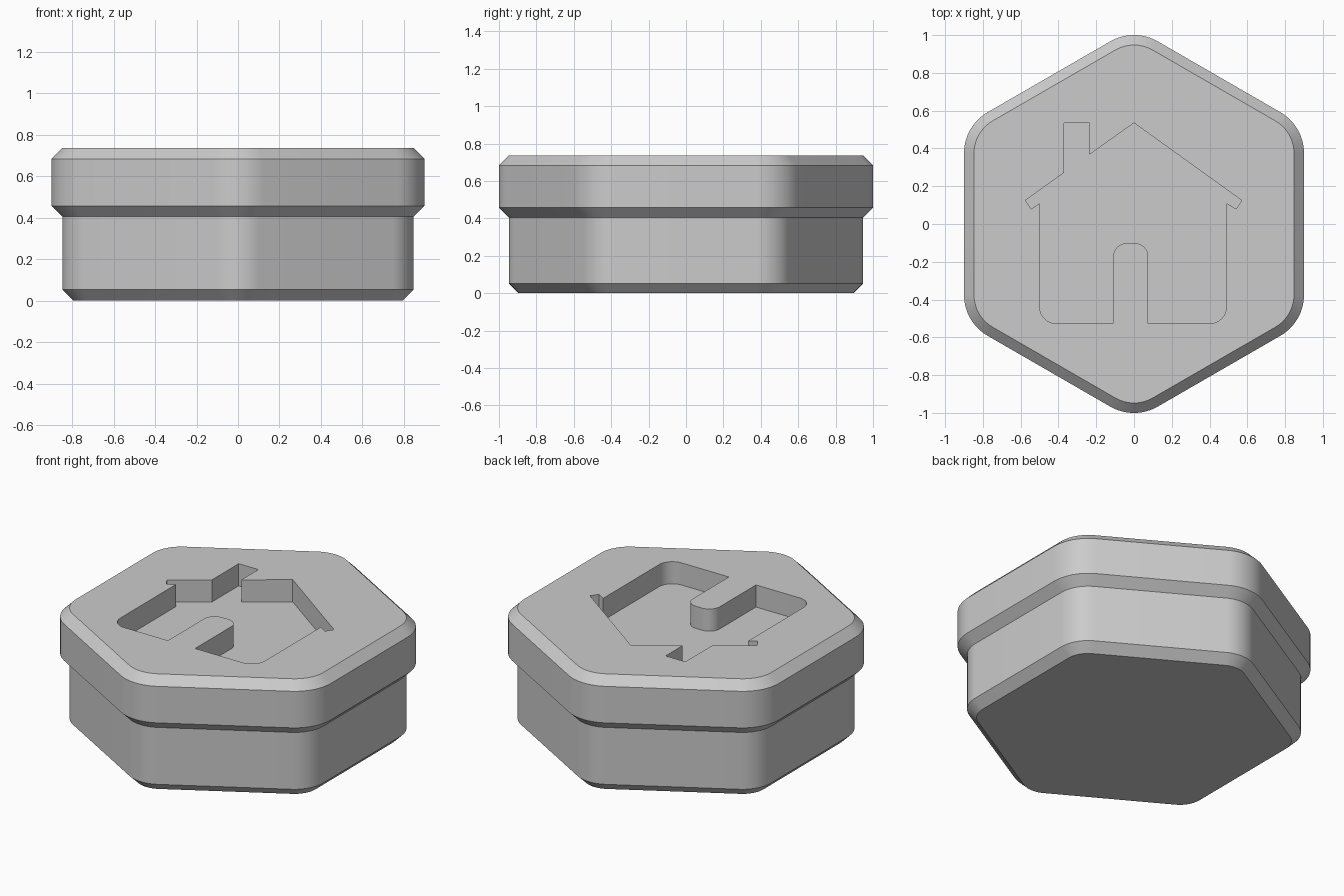
import bpy
import bmesh
from math import cos, sin, pi
from mathutils import Vector

default = bpy.data.objects.get("Cube")
if default:
    bpy.data.objects.remove(default, do_unlink=True)

HEIGHT, CHAMFER, POCKET = 0.737, 0.053, 0.137

grey = bpy.data.materials.new("plain grey")
grey.use_nodes = True
grey.diffuse_color = (0.6, 0.6, 0.6, 1)
grey.node_tree.nodes["Principled BSDF"].inputs["Base Color"].default_value = (0.6, 0.6, 0.6, 1)


def rounded(corners, steps=10):
    """Outline through (x, y, radius) corners, each replaced by an arc."""
    outline = []
    for i, (x, y, r) in enumerate(corners):
        p = Vector((x, y))
        if r == 0:
            outline.append(p)
            continue
        a = (Vector(corners[i - 1][:2]) - p).normalized()
        b = (Vector(corners[(i + 1) % len(corners)][:2]) - p).normalized()
        half = a.angle(b) / 2
        reach = r / sin(half)
        centre = p + (a + b).normalized() * reach
        start = p + a * reach * cos(half) - centre
        end = p + b * reach * cos(half) - centre
        for k in range(steps + 1):
            outline.append(centre + start.lerp(end, k / steps).normalized() * r)
    return outline


def hexagon(inset):
    """Rounded hexagon, its sides moved in from the widest outline."""
    apothem, radius = 0.9 - inset, 0.25 - inset
    size = apothem / cos(pi / 6)
    side = size / 2
    return rounded([(0, size, radius), (-apothem, side, radius), (-apothem, -side, radius),
                    (0, -size, radius), (apothem, -side, radius), (apothem, side, radius)])


def stack(bm, sections):
    """Walls through a stack of (outline, z) sections; returns the rings."""
    rings = [[bm.verts.new((p.x, p.y, z)) for p in outline] for outline, z in sections]
    for low, high in zip(rings, rings[1:]):
        for i in range(len(low)):
            bm.faces.new((low[i - 1], low[i], high[i], high[i - 1]))
    return rings


def ring_edges(bm, ring):
    return [bm.edges.get((ring[i - 1], ring[i])) for i in range(len(ring))]


bm = bmesh.new()

# Chamfered hexagonal body with a wider upper rim
foot, wall, rim = hexagon(2 * CHAMFER), hexagon(CHAMFER), hexagon(0)
body_rings = stack(bm, [(foot, 0), (wall, CHAMFER), (wall, 0.405), (rim, 0.405 + CHAMFER),
                        (rim, HEIGHT - CHAMFER), (wall, HEIGHT)])
bm.faces.new(body_rings[0])

# House-shaped pocket: roof, eaves, rounded base, arched doorway and chimney
house = rounded([
    (0, 0.535, 0), (0.57, 0.125, 0), (0.54, 0.08, 0), (0.49, 0.11, 0),
    (0.49, -0.527, 0.09), (0.075, -0.527, 0), (0.075, -0.102, 0.07),
    (-0.11, -0.102, 0.07), (-0.11, -0.527, 0), (-0.5, -0.527, 0.09),
    (-0.5, 0.11, 0), (-0.545, 0.08, 0), (-0.575, 0.125, 0),
    (-0.37, 0.272, 0), (-0.37, 0.535, 0), (-0.235, 0.535, 0), (-0.235, 0.368, 0)])
pocket_rings = stack(bm, [(house, HEIGHT - POCKET), (house, HEIGHT)])
bm.faces.new(pocket_rings[0])

# Flat top around the pocket opening
bmesh.ops.triangle_fill(bm, use_beauty=True, normal=(0, 0, 1),
                        edges=ring_edges(bm, body_rings[-1]) + ring_edges(bm, pocket_rings[-1]))
bmesh.ops.recalc_face_normals(bm, faces=bm.faces)

mesh = bpy.data.meshes.new("hexagonal_body")
bm.to_mesh(mesh)
bm.free()
mesh.materials.append(grey)
body = bpy.data.objects.new("hexagonal_body", mesh)
bpy.context.collection.objects.link(body)

bpy.ops.object.select_all(action="DESELECT")
body.select_set(True)
bpy.context.view_layer.objects.active = body
bpy.ops.object.shade_smooth_by_angle(angle=pi / 6)
